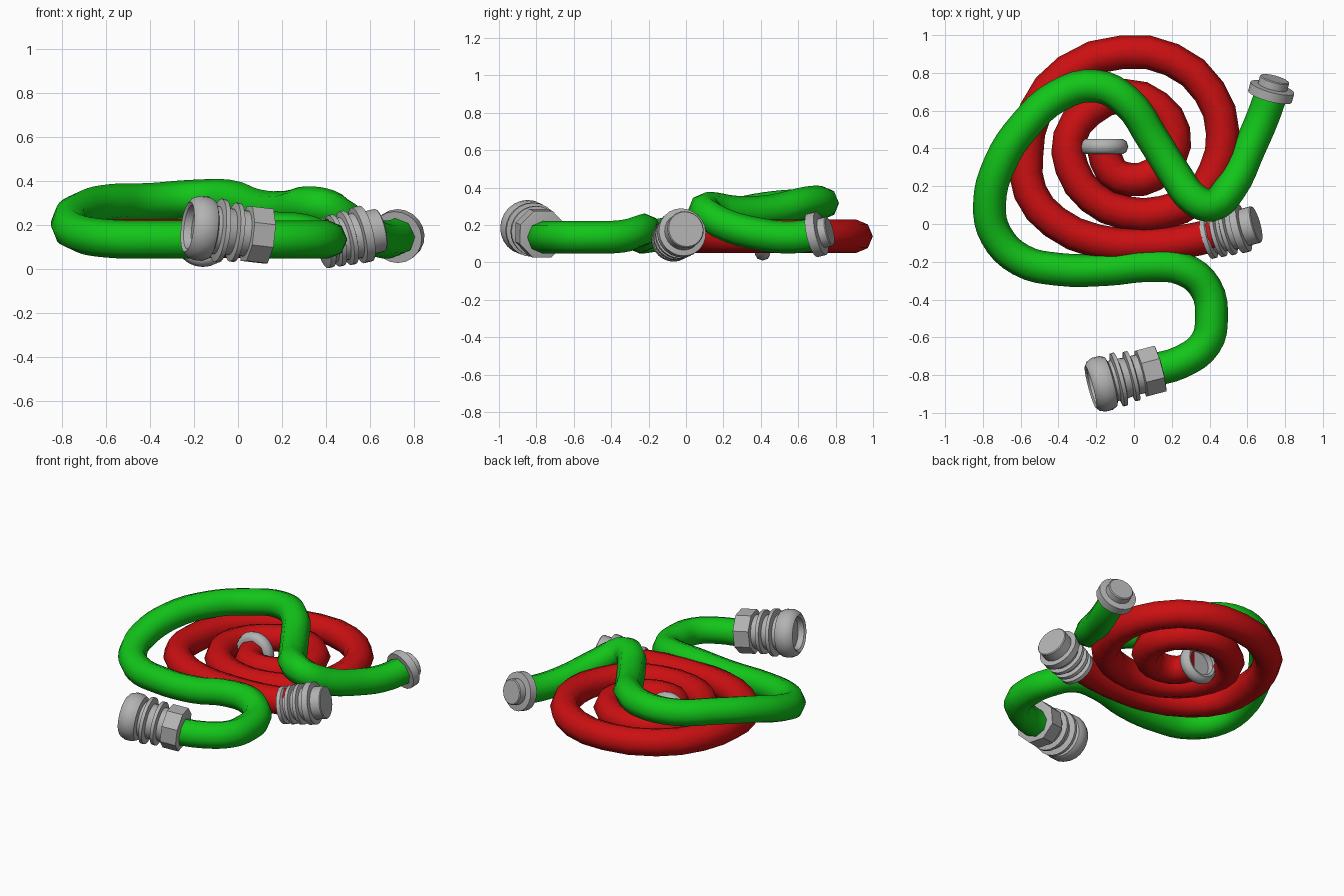
import bpy, bmesh, math
from mathutils import Vector

default = bpy.data.objects.get("Cube")
if default:
    bpy.data.objects.remove(default, do_unlink=True)


def material(name, colour):
    mat = bpy.data.materials.new(name)
    mat.use_nodes = True
    rgba = (*colour, 1)
    mat.diffuse_color = rgba
    mat.node_tree.nodes["Principled BSDF"].inputs["Base Color"].default_value = rgba
    return mat


GREEN = material("green_rubber", (0.006, 0.56, 0.01))
RED = material("red_rubber", (0.6, 0.005, 0.006))
METAL = material("grey_metal", (0.45, 0.45, 0.45))


def activate(obj):
    bpy.ops.object.select_all(action="DESELECT")
    obj.select_set(True)
    bpy.context.view_layer.objects.active = obj


def hose(name, points, radius, steps, mat):
    """Eight-sided tube swept along a smooth path."""
    curve = bpy.data.curves.new(name, "CURVE")
    curve.dimensions = "3D"
    curve.twist_mode = "Z_UP"
    curve.bevel_depth = radius
    curve.bevel_resolution = 2
    curve.resolution_u = steps
    curve.use_fill_caps = True
    spline = curve.splines.new("BEZIER")
    spline.bezier_points.add(len(points) - 1)
    for knot, co in zip(spline.bezier_points, points):
        knot.co = co
        knot.handle_left_type = knot.handle_right_type = "AUTO"
    curve.materials.append(mat)
    obj = bpy.data.objects.new(name, curve)
    bpy.context.collection.objects.link(obj)
    activate(obj)
    bpy.ops.object.convert(target="MESH")
    bpy.ops.object.shade_smooth_by_angle(angle=math.radians(60))
    return obj


def lathe(name, profile, start, axis, sides=20, turn=0.0):
    """Turned part; the profile holds (distance along axis, radius)."""
    rotation = Vector(axis).to_track_quat("Z", "Y")
    bm = bmesh.new()
    rings = []
    for along, radius in profile:
        ring = []
        for i in range(sides):
            a = math.tau * (i + turn) / sides
            local = Vector((radius * math.cos(a), radius * math.sin(a), along))
            ring.append(bm.verts.new(rotation @ local + Vector(start)))
        rings.append(ring)
    for low, high in zip(rings, rings[1:]):
        for i in range(sides):
            j = (i + 1) % sides
            bm.faces.new((low[i], low[j], high[j], high[i]))
    bm.faces.new(rings[0][::-1])
    bm.faces.new(rings[-1])
    bmesh.ops.recalc_face_normals(bm, faces=bm.faces)
    mesh = bpy.data.meshes.new(name)
    bm.to_mesh(mesh)
    bm.free()
    mesh.materials.append(METAL)
    obj = bpy.data.objects.new(name, mesh)
    bpy.context.collection.objects.link(obj)
    activate(obj)
    bpy.ops.object.shade_smooth_by_angle(angle=math.radians(40))
    return obj


def rib(along, radius, core, width=0.035):
    """Profile points of one raised band on a core."""
    h = width / 2
    return [(along - h, core), (along - h * 0.6, radius),
            (along + h * 0.6, radius), (along + h, core)]


# Green hose, looping over the coil
green_path = [
    (0.06, -0.78, 0.135), (0.25, -0.73, 0.135), (0.38, -0.63, 0.135),
    (0.41, -0.5, 0.135), (0.38, -0.34, 0.14), (0.26, -0.24, 0.17),
    (0.08, -0.22, 0.17), (-0.14, -0.24, 0.14), (-0.4, -0.24, 0.135),
    (-0.6, -0.19, 0.14), (-0.73, -0.06, 0.165), (-0.765, 0.1, 0.21),
    (-0.71, 0.32, 0.27), (-0.58, 0.52, 0.3), (-0.4, 0.68, 0.305),
    (-0.2, 0.73, 0.32), (-0.04, 0.65, 0.32), (0.1, 0.45, 0.275),
    (0.22, 0.26, 0.27), (0.32, 0.13, 0.29), (0.41, 0.1, 0.275),
    (0.51, 0.19, 0.21), (0.61, 0.4, 0.15), (0.68, 0.56, 0.135),
    (0.73, 0.7, 0.15),
]
hose("green_hose", green_path, 0.087, 4, GREEN)

# Red hose, coiled flat inward from its fitting
red_plan = [
    (0.42, -0.06), (0.22, -0.1), (0, -0.11), (-0.2, -0.09), (-0.42, 0.01),
    (-0.55, 0.17), (-0.57, 0.36), (-0.52, 0.6), (-0.35, 0.81), (-0.06, 0.91),
    (0.2, 0.87), (0.4, 0.7), (0.47, 0.48), (0.43, 0.28), (0.33, 0.14),
    (0.15, 0.06), (-0.05, 0.06), (-0.22, 0.14), (-0.33, 0.3), (-0.34, 0.46),
    (-0.24, 0.6), (-0.05, 0.68), (0.12, 0.62), (0.21, 0.49), (0.19, 0.35),
    (0.1, 0.26), (-0.02, 0.235), (-0.12, 0.28), (-0.16, 0.4),
]
hose("red_hose", [(x, y, 0.14) for x, y in red_plan], 0.089, 2, RED)

# Large coupling on the green hose: nut, ribbed body and open mouth
large_start, large_axis = (0.14, -0.765, 0.15), (-0.95, -0.25, 0.11)
lathe("large_coupling_nut", [(0, 0.11), (0.005, 0.135), (0.105, 0.135), (0.11, 0.11)],
      large_start, large_axis, sides=8, turn=0.5)
lathe("large_coupling_body",
      [(0.1, 0.105)] + rib(0.16, 0.135, 0.105) + rib(0.23, 0.145, 0.11)
      + [(0.265, 0.11), (0.275, 0.135), (0.3, 0.147), (0.34, 0.147),
         (0.37, 0.135), (0.385, 0.115), (0.375, 0.1), (0.34, 0.095)],
      large_start, large_axis, sides=24)

# Ribbed coupling on the outer end of the red hose
lathe("small_coupling",
      [(0, 0.09), (0.005, 0.115), (0.03, 0.115), (0.04, 0.095)]
      + rib(0.07, 0.12, 0.095) + rib(0.125, 0.125, 0.1)
      + [(0.17, 0.105), (0.175, 0.13), (0.215, 0.13), (0.22, 0.1),
         (0.28, 0.1), (0.285, 0.095)],
      (0.38, -0.075, 0.115), (0.94, 0.26, 0.22), sides=24)

# Stepped cap on the far end of the green hose
lathe("green_end_cap",
      [(0, 0.09), (0, 0.12), (0.05, 0.12), (0.055, 0.08), (0.095, 0.08), (0.1, 0.074)],
      (0.72, 0.675, 0.145), (0.25, 0.92, 0.22))

# Rounded dished ring on the inner end of the red hose
lathe("coil_end_ring",
      [(0, 0.08), (0, 0.1), (0.012, 0.12), (0.04, 0.13), (0.068, 0.12),
       (0.08, 0.1), (0.075, 0.085), (0.04, 0.08)],
      (-0.16, 0.37, 0.14), (0, 1, 0), sides=24)
